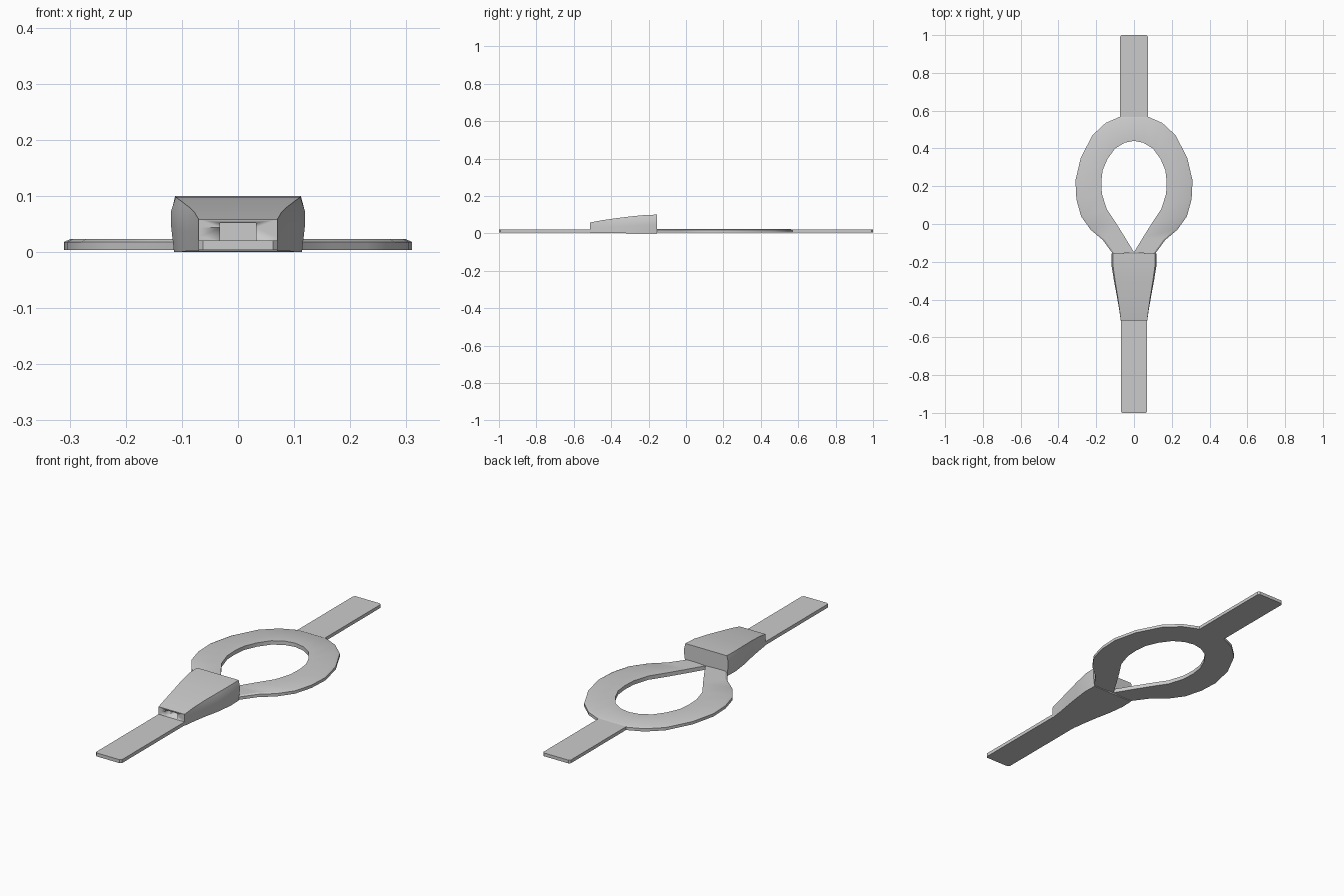
import bpy, bmesh, math

if "Cube" in bpy.data.objects:
    bpy.data.objects.remove(bpy.data.objects["Cube"], do_unlink=True)

GREY = (0.6, 0.6, 0.6, 1)
grey = bpy.data.materials.new("light grey plastic")
grey.use_nodes = True
grey.diffuse_color = GREY
grey.node_tree.nodes["Principled BSDF"].inputs["Base Color"].default_value = GREY


def finish(name, bm, angle=30):
    """Turn a bmesh into a named grey object with sharp edges kept."""
    bmesh.ops.remove_doubles(bm, verts=bm.verts, dist=0.0005)
    bmesh.ops.recalc_face_normals(bm, faces=bm.faces)
    mesh = bpy.data.meshes.new(name)
    bm.to_mesh(mesh)
    bm.free()
    mesh.materials.append(grey)
    ob = bpy.data.objects.new(name, mesh)
    bpy.context.collection.objects.link(ob)
    bpy.ops.object.select_all(action="DESELECT")
    ob.select_set(True)
    bpy.context.view_layer.objects.active = ob
    bpy.ops.object.shade_smooth_by_angle(angle=math.radians(angle))
    return ob


def loft(sections, closed=False):
    """Skin a list of equal-length closed cross-sections."""
    bm = bmesh.new()
    rows = [[bm.verts.new(p) for p in s] for s in sections]
    n = len(rows[0])
    pairs = list(zip(rows, rows[1:] + rows[:1])) if closed else list(zip(rows, rows[1:]))
    for a, b in pairs:
        for i in range(n):
            j = (i + 1) % n
            bm.faces.new((a[i], a[j], b[j], b[i]))
    if not closed:
        bm.faces.new(rows[0])
        bm.faces.new(rows[-1])
    return bm


def strap(name, half, y0, y1, z0, z1, end):
    """Flat strap with clipped corners at its free end."""
    c = 0.008 if end > 0 else -0.008
    inner, outer = (y0, y1) if end > 0 else (y1, y0)
    outline = [(-half, inner), (half, inner), (half, outer - c),
               (half - 0.008, outer), (0.008 - half, outer), (-half, outer - c)]
    return finish(name, loft([[(x, y, z) for x, y in outline] for z in (z0, z1)]))


# Straps
strap("front_strap", 0.07, -1.0, -0.45, 0.004, 0.021, -1)
strap("rear_strap", 0.074, 0.5, 1.0, 0.004, 0.02, 1)

# Teardrop loop: outer and inner outlines of the left half, from rear to front
outer = [(0, 0.57), (0.07, 0.57), (0.15, 0.535), (0.22, 0.47), (0.282, 0.35),
         (0.31, 0.23), (0.305, 0.13), (0.28, 0.04), (0.23, -0.03), (0.165, -0.085), (0.11, -0.16)]
inner = [(0, 0.44), (0.05, 0.43), (0.1, 0.4), (0.14, 0.345), (0.166, 0.285),
         (0.173, 0.225), (0.17, 0.16), (0.145, 0.08), (0.095, 0.005), (0.045, -0.075), (0.0, -0.15)]
half_ring = []
for (ox, oy), (ix, iy) in zip(outer, inner):
    tx, ty = ox + (ix - ox) * 0.08, oy + (iy - oy) * 0.08
    half_ring.append([(ox, oy, 0.004), (ox, oy, 0.018), (tx, ty, 0.023),
                      (ix, iy, 0.023), (ix, iy, 0.004)])
mirrored = [[(-x, y, z) for x, y, z in s] for s in half_ring[:0:-1]]
finish("teardrop_loop", loft(mirrored + half_ring))

# Buckle housing: y, bottom half width, bulge half width, top half width, height
stations = [(-0.512, 0.07, 0.07, 0.07, 0.058), (-0.45, 0.078, 0.079, 0.077, 0.07),
            (-0.38, 0.09, 0.091, 0.087, 0.08), (-0.3, 0.104, 0.106, 0.1, 0.09),
            (-0.22, 0.114, 0.119, 0.111, 0.098), (-0.155, 0.112, 0.118, 0.112, 0.1)]
sections = []
for y, low, mid, top, h in stations:
    z0 = 0.002 * (y < -0.3)
    right = [(low, z0), (mid, h * 0.45), (mid, h * 0.75), (top, h)]
    sections.append([(x, y, z) for x, z in right] + [(-x, y, z) for x, z in right[::-1]])
housing = finish("buckle_housing", loft(sections))

# Slot in the front of the housing
slot = [(-0.032, 0.021), (0.032, 0.021), (0.032, 0.052), (-0.032, 0.052)]
cutter = finish("slot_cutter", loft([[(x, y, z) for x, z in slot] for y in (-0.6, -0.4)]))
cutter.hide_render = True
cut = housing.modifiers.new("slot", "BOOLEAN")
cut.operation = "DIFFERENCE"
cut.solver = "EXACT"
cut.object = cutter
bpy.context.view_layer.objects.active = housing
bpy.ops.object.modifier_apply(modifier=cut.name)
bpy.data.objects.remove(cutter, do_unlink=True)
